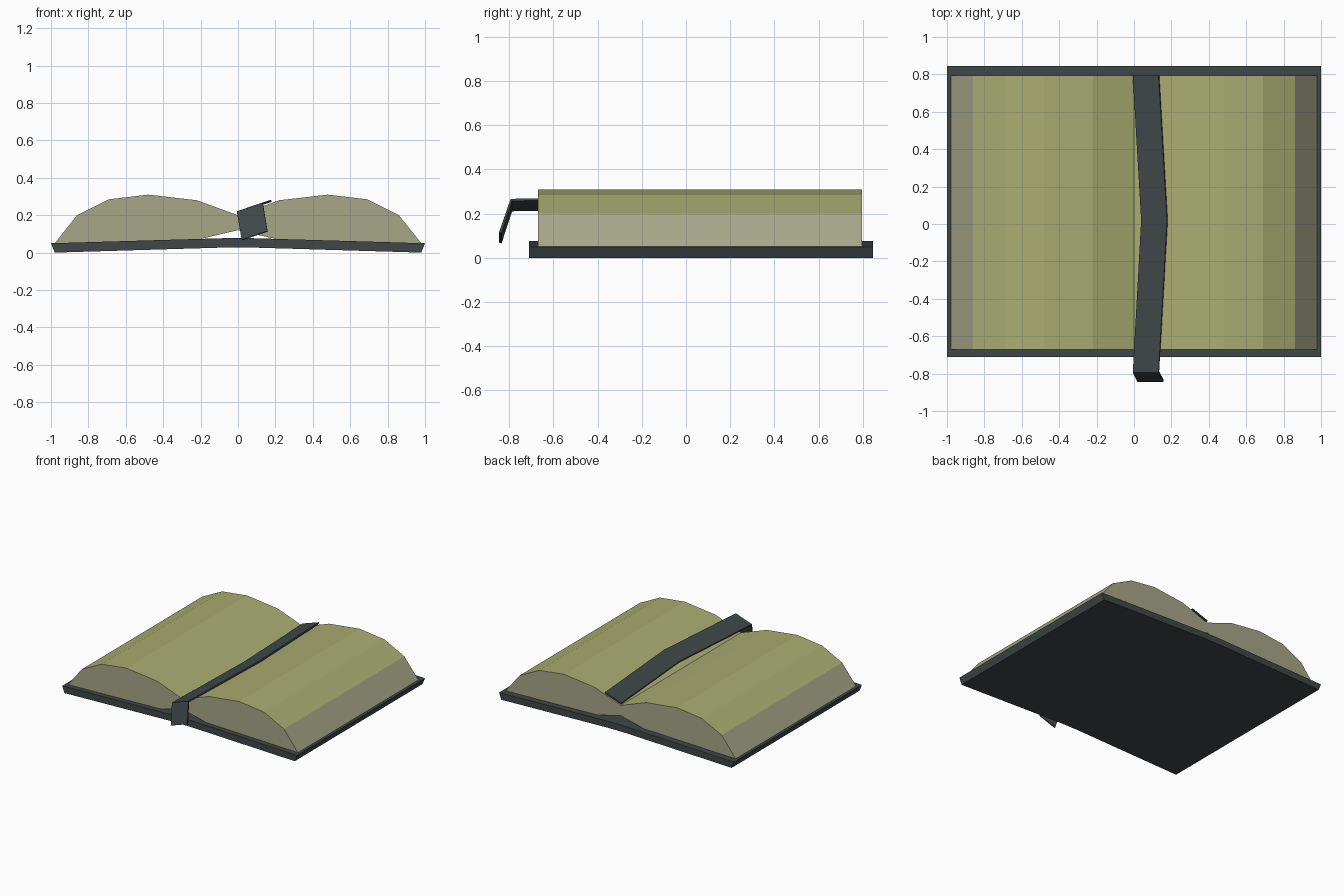
import bpy
import bmesh
from mathutils import Vector

if "Cube" in bpy.data.objects:
    bpy.data.objects.remove(bpy.data.objects["Cube"])


def material(name, rgb):
    m = bpy.data.materials.new(name)
    m.use_nodes = True
    m.diffuse_color = (*rgb, 1)
    m.node_tree.nodes["Principled BSDF"].inputs["Base Color"].default_value = (*rgb, 1)
    return m


COVER = material("dark slate", (0.051, 0.061, 0.065))
PAPER = material("olive paper", (0.40, 0.42, 0.165))
EDGE = material("grey page edges", (0.385, 0.385, 0.25))


def finish(name, bm, *mats):
    bmesh.ops.recalc_face_normals(bm, faces=bm.faces)
    mesh = bpy.data.meshes.new(name)
    for m in mats:
        mesh.materials.append(m)
    bm.to_mesh(mesh)
    bm.free()
    obj = bpy.data.objects.new(name, mesh)
    bpy.context.collection.objects.link(obj)
    return obj


def extrude_profile(points, y0, y1):
    """Closed x-z outline swept along y."""
    bm = bmesh.new()
    face = bm.faces.new([bm.verts.new((x, y0, z)) for x, z in points])
    new = bmesh.ops.extrude_face_region(bm, geom=[face])["geom"]
    verts = [v for v in new if isinstance(v, bmesh.types.BMVert)]
    bmesh.ops.translate(bm, vec=(0, y1 - y0, 0), verts=verts)
    bmesh.ops.recalc_face_normals(bm, faces=bm.faces)
    return bm


# Cover: two boards rising slightly to a flat spine
half_top = [(1, 0.05), (0.08, 0.077)]
half_bottom = [(0.08, 0.027), (0.98, 0)]
mirror = lambda pts: [(-x, z) for x, z in reversed(pts)]
cover = half_top + mirror(half_top) + mirror(half_bottom) + half_bottom
finish("cover", extrude_profile(cover, -0.71, 0.845), COVER)

# Page blocks: arched tops, grey cut edges at the ends and outer side
arch = [(0.98, 0.05), (0.86, 0.20), (0.69, 0.285), (0.48, 0.31),
        (0.22, 0.28), (0, 0.20), (0, 0.12), (0.2, 0.073)]
for name, side in (("left_pages", 1), ("right_pages", -1)):
    bm = extrude_profile([(side * x, z) for x, z in arch], -0.67, 0.795)
    for f in bm.faces:
        outer = abs(f.calc_center_median().x) > 0.87
        f.material_index = 1 if abs(f.normal.y) > 0.9 or outer else 0
    finish(name, bm, PAPER, EDGE)

# Bookmark ribbon: bent strip lying on the left page, hanging over the front
path = [(-0.005, 0.795, 0.215), (0.04, 0.02, 0.23),
        (-0.005, -0.79, 0.215), (0.02, -0.84, 0.067)]
across = Vector((0.138, 0, 0.047))
bm = bmesh.new()
rows = []
for p in path:
    a = Vector(p)
    rows.append([bm.verts.new(a), bm.verts.new(a + across)])
for (a, b), (c, d) in zip(rows, rows[1:]):
    bm.faces.new((a, c, d, b))
ribbon = finish("bookmark_ribbon", bm, COVER)
solid = ribbon.modifiers.new("thickness", "SOLIDIFY")
solid.thickness = 0.012
solid.offset = 0
